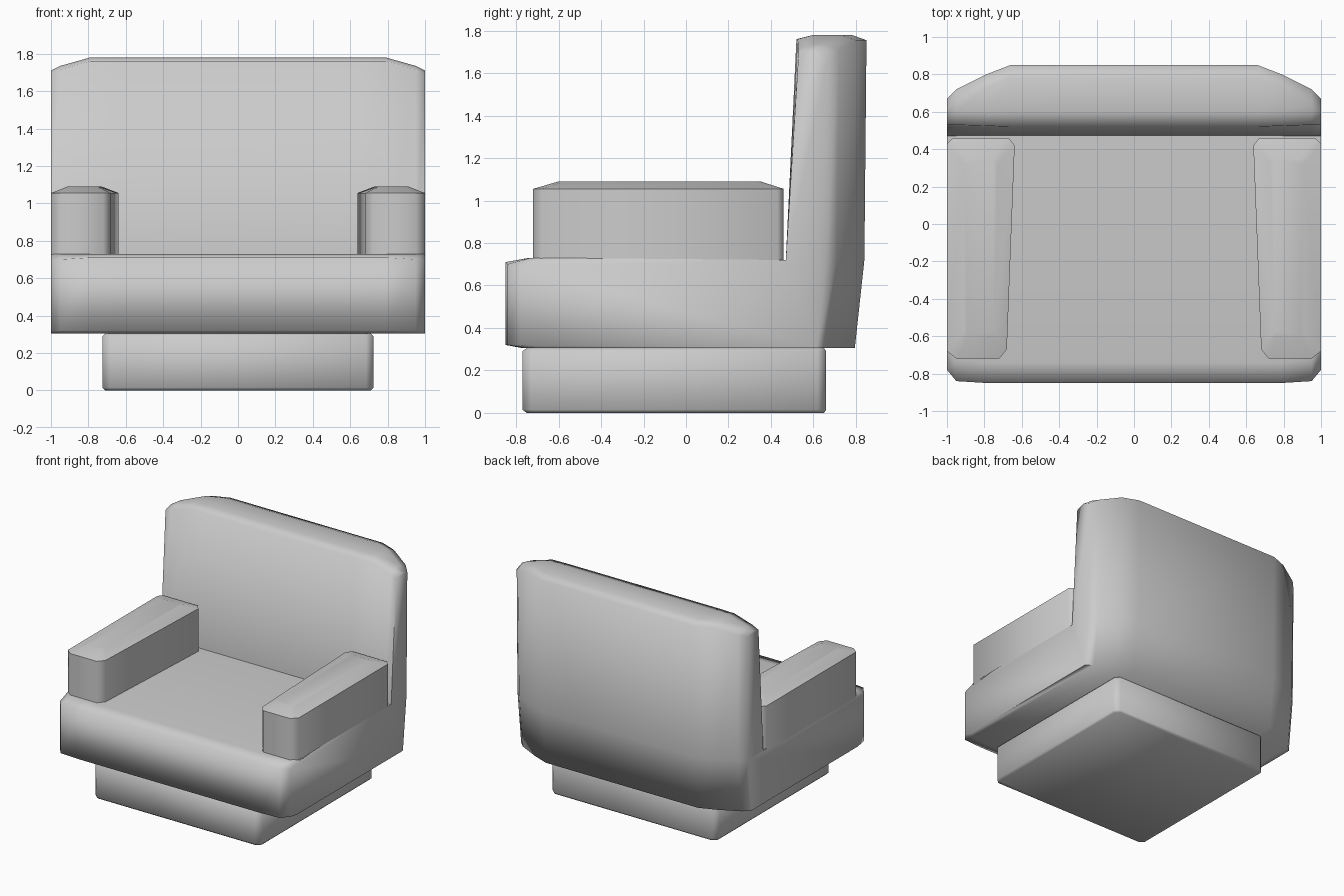
import bpy, bmesh, math

if "Cube" in bpy.data.objects:
    bpy.data.objects.remove(bpy.data.objects["Cube"])


def loft(name, rings, angle):
    """Skin a closed solid through matching rings of points."""
    bm = bmesh.new()
    vr = [[bm.verts.new(p) for p in r] for r in rings]
    n = len(vr[0])
    for a, b in zip(vr, vr[1:]):
        for i in range(n):
            j = (i + 1) % n
            bm.faces.new((a[i], a[j], b[j], b[i]))
    bm.faces.new(vr[0][::-1])
    bm.faces.new(vr[-1])
    bmesh.ops.recalc_face_normals(bm, faces=bm.faces)
    me = bpy.data.meshes.new(name)
    bm.to_mesh(me)
    bm.free()
    ob = bpy.data.objects.new(name, me)
    bpy.context.collection.objects.link(ob)
    bpy.ops.object.select_all(action='DESELECT')
    ob.select_set(True)
    bpy.context.view_layer.objects.active = ob
    bpy.ops.object.shade_smooth_by_angle(angle=math.radians(angle))
    return ob


def plan(x0, x1, y0, y1, c, z):
    """Rectangle with chamfered corners at height z."""
    return [(x0 + c, y0, z), (x1 - c, y0, z), (x1, y0 + c, z), (x1, y1 - c, z),
            (x1 - c, y1, z), (x0 + c, y1, z), (x0, y1 - c, z), (x0, y0 + c, z)]


# Base plinth
loft("base", [plan(-0.71, 0.71, -0.75, 0.65, 0.03, 0),
              plan(-0.725, 0.725, -0.77, 0.66, 0.04, 0.015),
              plan(-0.725, 0.725, -0.77, 0.66, 0.04, 0.29),
              plan(-0.71, 0.71, -0.75, 0.65, 0.03, 0.305)], 85)


# Seat and backrest: one L-shaped side profile, tapered towards both sides
def side_profile(x, front, rear, top, lip, wing):
    return [(x, front + 0.08, 0.305), (x, front, 0.32), (x, front, lip),
            (x, front + 0.11, 0.73), (x, 0.47, 0.72), (x, 0.52 + wing, top - 0.02),
            (x, min(0.6, rear - 0.06), top), (x, rear - 0.07, top),
            (x, rear, top - 0.025), (x, rear - 0.01, 0.72), (x, rear - 0.055, 0.305)]


stations = [(0.66, -0.85, 0.85, 1.78, 0.71, 0), (0.79, -0.85, 0.80, 1.78, 0.71, 0.005),
            (0.95, -0.84, 0.72, 1.735, 0.70, 0.01), (1.0, -0.78, 0.67, 1.71, 0.69, 0.01)]
loft("seat_and_back",
     [side_profile(-s[0], *s[1:]) for s in stations[::-1]] +
     [side_profile(*s) for s in stations], 85)


# Armrests: inner side tapers narrower to the front, top is crowned
arm_plan = [(0.72, -0.72), (0.95, -0.72), (1.0, -0.68), (1.0, 0.43),
            (0.97, 0.46), (0.67, 0.46), (0.638, 0.42), (0.68, -0.67)]
arm_crown = [(0.76, -0.60), (0.89, -0.60), (0.91, -0.57), (0.91, 0.32),
             (0.89, 0.35), (0.75, 0.35), (0.73, 0.32), (0.75, -0.57)]
for side, s in (("left", -1), ("right", 1)):
    loft(side + "_armrest",
         [[(s * x, y, 0.70) for x, y in arm_plan],
          [(s * x, y, 1.055) for x, y in arm_plan],
          [(s * x, y, 1.09) for x, y in arm_crown]], 60)
